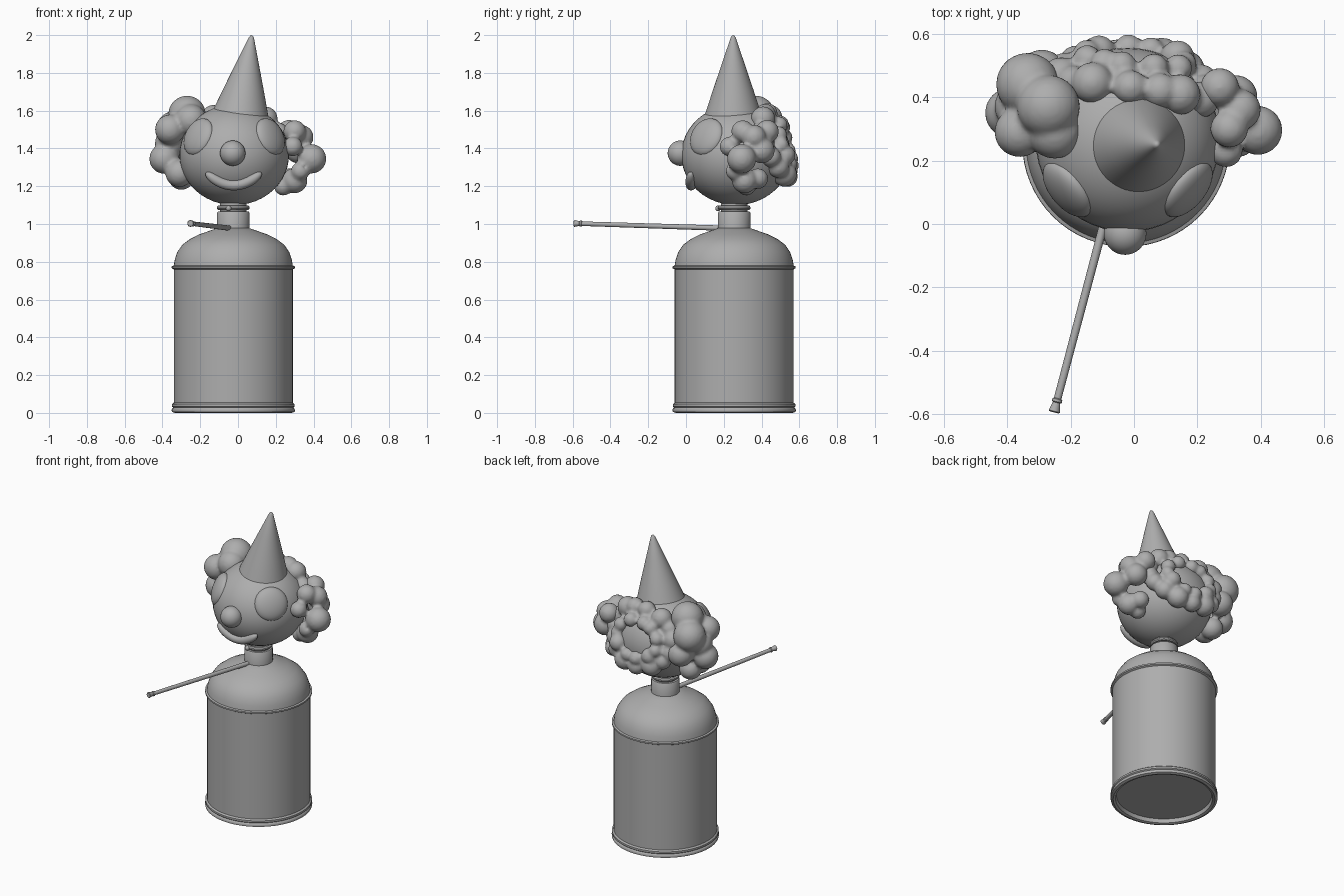
import bpy, bmesh, math, random
from mathutils import Matrix, Vector

random.seed(4)
cube = bpy.data.objects.get("Cube")
if cube:
    bpy.data.objects.remove(cube, do_unlink=True)

grey = bpy.data.materials.new("plain grey")
grey.use_nodes = True
grey.diffuse_color = (0.42, 0.42, 0.42, 1)
grey.node_tree.nodes["Principled BSDF"].inputs["Base Color"].default_value = grey.diffuse_color

HEAD = Vector((-0.02, 0.265, 1.366))
HEAD_SIZE = Vector((0.29, 0.29, 0.266))
AXIS = Vector((-0.025, 0.255, 0))


def smooth(obj, angle=40):
    bpy.ops.object.select_all(action='DESELECT')
    obj.select_set(True)
    bpy.context.view_layer.objects.active = obj
    bpy.ops.object.shade_smooth_by_angle(angle=math.radians(angle))


def add_object(name, bm):
    mesh = bpy.data.meshes.new(name)
    bm.to_mesh(mesh)
    bm.free()
    mesh.materials.append(grey)
    obj = bpy.data.objects.new(name, mesh)
    bpy.context.collection.objects.link(obj)
    return obj


def lathe(name, profile, origin, direction=(0, 0, 1), steps=64):
    """Spin a radius/height profile, then aim its axis along direction."""
    bm = bmesh.new()
    points = [bm.verts.new((r, 0, z)) for r, z in profile]
    edges = [bm.edges.new(pair) for pair in zip(points, points[1:])]
    bmesh.ops.spin(bm, geom=points + edges, cent=(0, 0, 0), axis=(0, 0, 1),
                   angle=math.tau, steps=steps, use_duplicate=False)
    bmesh.ops.remove_doubles(bm, verts=bm.verts, dist=0.0002)
    bmesh.ops.recalc_face_normals(bm, faces=bm.faces)
    obj = add_object(name, bm)
    turn = Vector(direction).to_track_quat('Z', 'Y').to_matrix().to_4x4()
    obj.matrix_world = Matrix.Translation(origin) @ turn
    smooth(obj)
    return obj


def ball(name, centre, size, direction=(0, 0, 1)):
    bm = bmesh.new()
    bmesh.ops.create_uvsphere(bm, u_segments=48, v_segments=24, radius=1)
    bmesh.ops.scale(bm, vec=size, verts=bm.verts)
    obj = add_object(name, bm)
    turn = Vector(direction).to_track_quat('Z', 'Y').to_matrix().to_4x4()
    obj.matrix_world = Matrix.Translation(centre) @ turn
    smooth(obj, 60)
    return obj


def on_head(x, z, front=-1):
    """Point of the head surface at a given x and z, front or back."""
    u = (x - HEAD.x) / HEAD_SIZE.x
    w = (z - HEAD.z) / HEAD_SIZE.z
    depth = math.sqrt(max(0, 1 - u * u - w * w))
    return Vector((x, HEAD.y + front * HEAD_SIZE.y * depth, z))


# Canister with recessed base, two base beads, shoulder flange and dome
lathe("canister_body", [
    (0, 0.03), (0.29, 0.03), (0.295, 0.005), (0.31, 0), (0.325, 0.006),
    (0.327, 0.016), (0.322, 0.026), (0.318, 0.028), (0.325, 0.034),
    (0.325, 0.046), (0.315, 0.054), (0.315, 0.76), (0.326, 0.766),
    (0.326, 0.776), (0.315, 0.78), (0.31, 0.81), (0.297, 0.85),
    (0.27, 0.89), (0.23, 0.92), (0.18, 0.945), (0.12, 0.966),
    (0.08, 0.98), (0, 0.98)], AXIS)

# Neck collar, clamp ring and clamp screw
lathe("neck", [(0, 0.96), (0.086, 0.96), (0.086, 1.06), (0.082, 1.065),
               (0.07, 1.066), (0.07, 1.13), (0, 1.13)], AXIS)
lathe("neck_ring", [(0.068, 1.075), (0.08, 1.075), (0.086, 1.081),
                    (0.086, 1.09), (0.08, 1.097), (0.068, 1.097),
                    (0.068, 1.075)], AXIS)
ball("clamp_screw", (-0.05, 0.17, 1.083), (0.015, 0.015, 0.015))

# Nozzle stick with a flared tip
start, end = Vector((-0.045, 0.19, 0.978)), Vector((-0.252, -0.593, 1.003))
length = (end - start).length
lathe("nozzle_stick", [
    (0, 0), (0.014, 0), (0.012, length - 0.045), (0.016, length - 0.042),
    (0.016, length - 0.034), (0.012, length - 0.031),
    (0.018, length - 0.003), (0.015, length), (0, length)],
    start, end - start, 24)

# Head and nose
ball("head", HEAD, HEAD_SIZE)
ball("nose", (-0.028, -0.03, 1.375), (0.067, 0.067, 0.067))

# Eyes are flattened domes seated on the head
for side, name in ((-1, "right_eye"), (1, "left_eye")):
    way = Vector((side * 0.2, -0.165, 0.1)).normalized()
    ball(name, HEAD + way * 0.262, (0.104, 0.104, 0.045), way)

# Smile bent along the head, tapered to round ends
curve = bpy.data.curves.new("mouth", 'CURVE')
curve.dimensions = '3D'
curve.bevel_depth = 0.027
curve.bevel_resolution = 5
count = 41
spline = curve.splines.new('POLY')
spline.points.add(count - 1)
for i, point in enumerate(spline.points):
    u = -math.cos(math.pi * i / (count - 1))
    place = on_head(-0.023 + 0.143 * u, 1.208 + 0.066 * u * u)
    place += (place - HEAD).normalized() * 0.006
    point.co = (*place, 1)
    point.radius = max(0.02, math.sqrt(1 - u ** 6))
curve.materials.append(grey)
mouth = bpy.data.objects.new("mouth", curve)
bpy.context.collection.objects.link(mouth)
bpy.ops.object.select_all(action='DESELECT')
mouth.select_set(True)
bpy.context.view_layer.objects.active = mouth
bpy.ops.object.convert(target='MESH')
smooth(bpy.context.view_layer.objects.active, 60)

# Leaning party hat
base, tip = Vector((0.013, 0.25, 1.57)), Vector((0.073, 0.25, 2.0))
tall = (tip - base).length
lathe("party_hat", [(0, 0), (0.152, 0), (0.143, 0.03), (0.108, tall * 0.32),
                    (0.06, tall * 0.65), (0.014, tall * 0.965),
                    (0.008, tall * 0.99), (0, tall)], base, tip - base)


def hair(name, curls):
    """Merge overlapping round curls into one soft clump."""
    bm = bmesh.new()
    for x, y, z, r in curls:
        bmesh.ops.create_icosphere(bm, subdivisions=3, radius=r,
                                   matrix=Matrix.Translation((x, y, z)))
    obj = add_object(name, bm)
    merge = obj.modifiers.new("merge", 'REMESH')
    merge.mode = 'VOXEL'
    merge.voxel_size = 0.011
    merge.use_smooth_shade = True
    soften = obj.modifiers.new("soften", 'SMOOTH')
    soften.factor = 0.5
    soften.iterations = 2


# Side puffs
hair("right_hair_puff", [
    (-0.27, 0.37, 1.58, 0.1), (-0.335, 0.44, 1.5, 0.1),
    (-0.39, 0.35, 1.345, 0.08), (-0.36, 0.29, 1.5, 0.08),
    (-0.25, 0.29, 1.55, 0.085), (-0.31, 0.3, 1.27, 0.075),
    (-0.3, 0.38, 1.25, 0.07), (-0.36, 0.37, 1.43, 0.08),
    (-0.29, 0.47, 1.38, 0.08)])
hair("left_hair_puff", [
    (0.39, 0.295, 1.345, 0.078), (0.3, 0.3, 1.49, 0.06),
    (0.29, 0.23, 1.41, 0.052), (0.3, 0.31, 1.23, 0.068),
    (0.32, 0.4, 1.39, 0.07), (0.27, 0.38, 1.24, 0.055),
    (0.27, 0.43, 1.49, 0.062), (0.24, 0.32, 1.2, 0.05),
    (0.335, 0.36, 1.46, 0.065), (0.33, 0.26, 1.28, 0.05)])

# Ring of curls round a bare patch at the back
curls = []
for across, up, number, size in ((0.225, 0.165, 15, 0.06), (0.15, 0.11, 11, 0.048)):
    for i in range(number):
        t = math.tau * (i + random.uniform(-0.2, 0.2)) / number
        spot = on_head(across * math.cos(t), 1.42 + up * math.sin(t), 1)
        spot += (spot - HEAD).normalized() * random.uniform(0, 0.015)
        curls.append((*spot, size * random.uniform(0.85, 1.15)))
hair("back_hair", curls)
